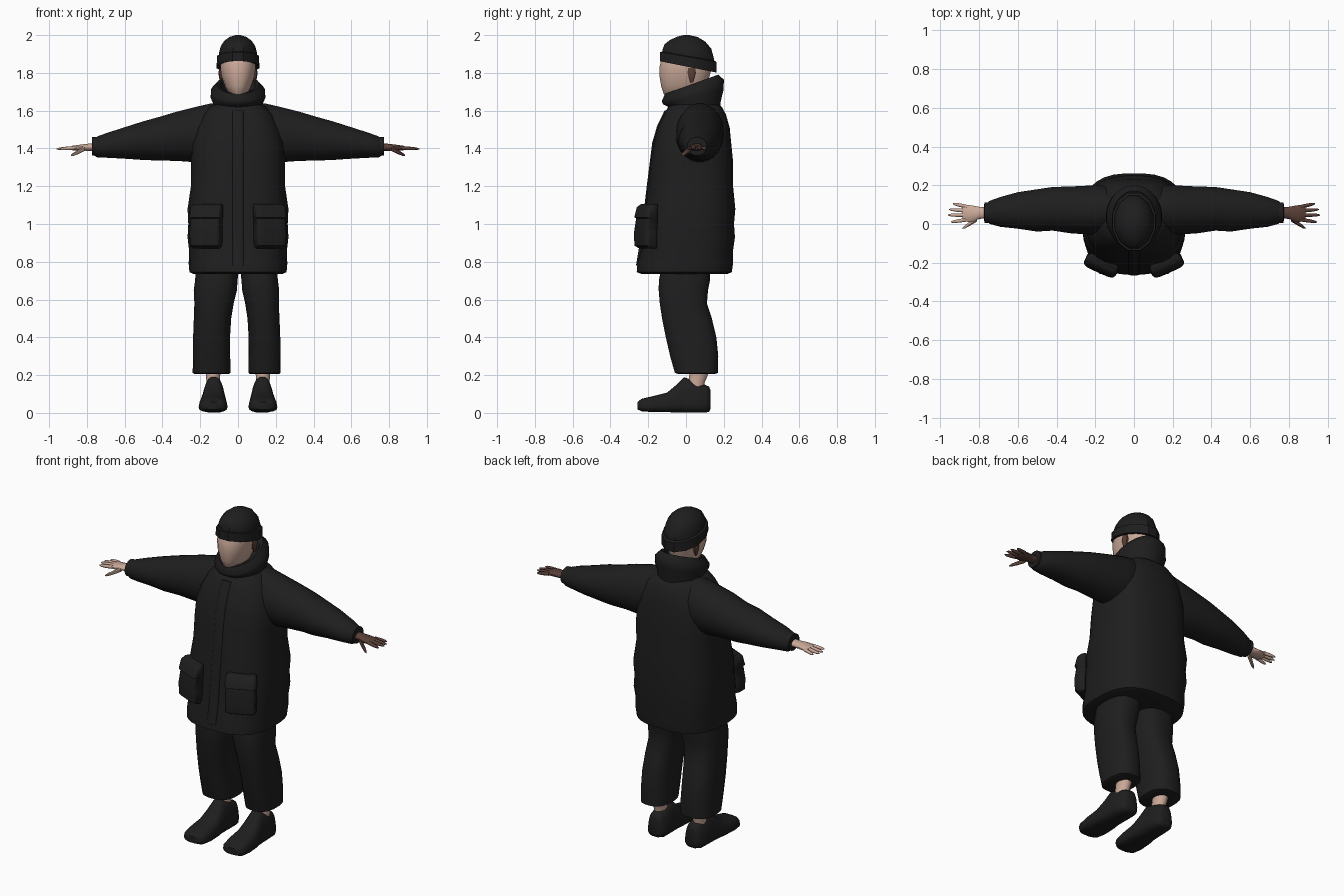
import bpy, bmesh, math
from mathutils import Vector

cube = bpy.data.objects.get("Cube")
if cube:
    bpy.data.objects.remove(cube, do_unlink=True)


def material(name, rgb):
    m = bpy.data.materials.new(name)
    m.use_nodes = True
    m.diffuse_color = (*rgb, 1)
    bsdf = m.node_tree.nodes["Principled BSDF"]
    bsdf.inputs["Base Color"].default_value = (*rgb, 1)
    bsdf.inputs["Roughness"].default_value = 0.9
    return m


BLACK = material("black cloth", (0.013, 0.013, 0.013))
SKIN = material("light skin", (0.6, 0.4, 0.32))
BROWN = material("brown skin", (0.1, 0.05, 0.038))


def finish(name, bm, mat, angle):
    bmesh.ops.recalc_face_normals(bm, faces=bm.faces)
    mesh = bpy.data.meshes.new(name)
    bm.to_mesh(mesh)
    bm.free()
    obj = bpy.data.objects.new(name, mesh)
    bpy.context.collection.objects.link(obj)
    mesh.materials.append(mat)
    bpy.ops.object.select_all(action="DESELECT")
    obj.select_set(True)
    bpy.context.view_layer.objects.active = obj
    bpy.ops.object.shade_smooth_by_angle(angle=math.radians(angle))
    return obj


def loft(name, axis, rings, mat, n=24, power=2.0, warp=None, angle=50):
    """Skin rounded sections; a ring is (position, u min, u max, v min, v max)."""
    bm = bmesh.new()
    loops = []
    for t, u0, u1, v0, v1 in rings:
        loop = []
        for i in range(n):
            a = 2 * math.pi * (i + 0.5) / n
            c, s = math.cos(a), math.sin(a)
            u = (u0 + u1) / 2 + (u1 - u0) / 2 * math.copysign(abs(c) ** (2 / power), c)
            v = (v0 + v1) / 2 + (v1 - v0) / 2 * math.copysign(abs(s) ** (2 / power), s)
            p = Vector({"x": (t, u, v), "y": (u, t, v), "z": (u, v, t)}[axis])
            loop.append(bm.verts.new(warp(p) if warp else p))
        loops.append(loop)
    for a, b in zip(loops, loops[1:]):
        for i in range(n):
            j = (i + 1) % n
            bm.faces.new((a[i], a[j], b[j], b[i]))
    bm.faces.new(loops[0])
    bm.faces.new(loops[-1])
    return finish(name, bm, mat, angle)


def upright(name, rings, mat, **kw):
    """Loft along z, symmetric in x; a ring is (z, half width, y front, y back)."""
    return loft(name, "z", [(z, -w, w, f, b) for z, w, f, b in rings], mat, **kw)


# Coat body, slightly padded, and its turned-up collar
upright("coat_body", [
    (.735, .235, -.235, .22), (.745, .258, -.262, .243), (.79, .262, -.258, .25),
    (.86, .26, -.24, .25), (.93, .268, -.232, .26), (1.0, .264, -.225, .255),
    (1.08, .268, -.218, .262), (1.2, .25, -.202, .25), (1.33, .25, -.187, .25),
    (1.43, .245, -.172, .24), (1.51, .22, -.15, .232), (1.58, .185, -.118, .212),
    (1.62, .15, -.095, .19), (1.645, .1, -.06, .15)], BLACK, n=32, power=2.7)


def collar_tilt(p):
    return p + Vector((0, 0, .36 * (p.y - .03) * max(0, min(1, (p.z - 1.59) / .12))))


upright("coat_collar", [
    (1.58, .135, -.09, .185), (1.63, .128, -.088, .185), (1.67, .146, -.122, .2),
    (1.705, .143, -.13, .202), (1.74, .112, -.112, .172), (1.735, .095, -.09, .15),
    (1.69, .088, -.075, .13)], BLACK, warp=collar_tilt)
upright("front_placket", [
    (.78, .03, -.265, -.24), (.93, .03, -.24, -.215), (1.2, .03, -.208, -.18),
    (1.43, .03, -.179, -.15), (1.52, .03, -.153, -.12), (1.6, .03, -.114, -.08)],
    BLACK, n=12, power=5)


def pocket(name, side):
    """Bulging patch pocket with a flap, wrapped round the front corner."""
    def turn(p):
        a = math.radians(24 * side)
        c, s = math.cos(a), math.sin(a)
        return Vector((side * .165 + p.x * c - p.y * s, -.205 + p.x * s + p.y * c, p.z))
    upright(name, [
        (.87, .075, -.02, .03), (.885, .085, -.047, .03), (.95, .087, -.05, .03),
        (1.03, .085, -.036, .03), (1.035, .09, -.046, .03), (1.09, .088, -.03, .03),
        (1.105, .08, -.008, .03)], BLACK, n=16, power=5, warp=turn)


def limb(name, side, rings, mat, **kw):
    """Loft along x, mirrored by side; a ring is (x, y front, y back, z low, z high)."""
    return loft(name, "x", rings, mat,
                warp=lambda p: Vector((p.x * side, p.y, p.z)), **kw)


def digit(name, side, start, end, r, mat):
    a, b = Vector(start), Vector(end)
    rings = []
    for t, k in ((0, 1), (.5, .95), (.85, .7), (1, .25)):
        p = a.lerp(b, t)
        rings.append((p.x, p.y - r * k, p.y + r * k, p.z - r * k, p.z + r * k))
    limb(name, side, rings, mat, n=8)


for label, side, skin, wide in (("left", 1, BROWN, .9), ("right", -1, SKIN, 1.05)):
    pocket(label + "_coat_pocket", side)

    # Sleeve and cuff
    limb(label + "_sleeve", side, [
        (.08, -.04, .18, 1.36, 1.64), (.15, -.05, .2, 1.34, 1.638),
        (.22, -.055, .2, 1.325, 1.622), (.32, -.05, .195, 1.333, 1.597),
        (.42, -.035, .192, 1.335, 1.567), (.5, -.04, .18, 1.338, 1.545),
        (.6, -.025, .165, 1.345, 1.513), (.69, -.015, .14, 1.35, 1.484),
        (.745, .0, .12, 1.352, 1.464), (.765, .015, .105, 1.365, 1.45)], BLACK)
    limb(label + "_cuff", side, [
        (.74, .005, .112, 1.36, 1.462), (.772, .005, .112, 1.362, 1.46),
        (.774, .025, .095, 1.38, 1.44)], BLACK)

    # Hand
    limb(label + "_palm", side, [
        (.75, .03, .085, 1.385, 1.43), (.8, .025, .09, 1.387, 1.425),
        (.84, .008, .098, 1.388, 1.42), (.875, .012, .1, 1.39, 1.415),
        (.885, .02, .095, 1.395, 1.41)], skin, n=12)
    for i, (y, tip_x, tip_y) in enumerate(
            ((.022, .945, .01), (.046, .96, .046), (.068, .955, .075), (.09, .935, .105))):
        digit(f"{label}_finger_{i + 1}", side, (.865, y, 1.403),
              (tip_x, tip_y, 1.397), .0105, skin)
    digit(label + "_thumb", side, (.81, .025, 1.4), (.885, -.022, 1.362), .013, skin)

    # Trouser leg
    def leg_shape(p, side=side, wide=wide):
        return Vector((side * .14 + (p.x * wide - .028 * max(0, p.z - .45) / .28) * side,
                       p.y, p.z))
    upright(label + "_trouser_leg", [
        (.205, .085, -.04, .15), (.212, .096, -.06, .17), (.3, .095, -.085, .172),
        (.4, .094, -.108, .162), (.5, .095, -.128, .138), (.58, .1, -.14, .112),
        (.65, .11, -.146, .118), (.7, .108, -.145, .128), (.78, .11, -.13, .13)],
        BLACK, n=20, power=2.6, warp=leg_shape)

    # Bare ankle and shoe
    loft(label + "_ankle", "z", [
        (z, side * .132 - w, side * .132 + w, f, b) for z, w, f, b in
        ((.1, .036, .0, .1), (.16, .036, .01, .1), (.23, .042, .02, .13))], SKIN, n=12)

    def shoe_shape(p, side=side):
        return Vector((side * (.128 - p.y * .02) + p.x * (1.08 - 2.7 * p.z), p.y, p.z))
    loft(label + "_shoe", "y", [
        (y, -w, w, low, high) for y, w, low, high in
        ((-.257, .045, .018, .058), (-.235, .07, .008, .075), (-.18, .078, .004, .088),
         (-.1, .076, .003, .108), (-.05, .072, .002, .15), (-.01, .07, 0, .19),
         (.04, .068, 0, .172), (.1, .064, 0, .15), (.122, .05, .005, .14),
         (.13, .035, .02, .12))], BLACK, n=16, power=3.2, warp=shoe_shape)

    # Ear
    loft(label + "_ear", "z", [
        (z, side * .09 - w, side * .09 + w, .03 - d, .03 + d) for z, w, d in
        ((1.75, .004, .008), (1.77, .01, .016), (1.8, .015, .024), (1.825, .01, .02))],
        BROWN, n=8)

# Head and neck
upright("head", [
    (1.6, .06, -.03, .11), (1.675, .03, -.105, .1), (1.69, .05, -.12, .1),
    (1.73, .07, -.133, .11), (1.78, .088, -.141, .125), (1.83, .095, -.142, .14),
    (1.88, .095, -.13, .14), (1.93, .07, -.1, .1)], SKIN, n=20, power=2.2)


# Knitted cap with a turned-up band that dips at the back
def cap_tilt(p):
    return p - Vector((0, 0, .2 * (p.y - .01) * max(0, min(1, (2 - p.z) / .13))))


upright("cap_crown", [
    (1.85, .104, -.13, .152), (1.9, .104, -.13, .152), (1.94, .094, -.118, .138),
    (1.97, .074, -.088, .105), (1.99, .046, -.05, .065), (2.0, .015, -.015, .02)],
    BLACK, n=12, warp=cap_tilt, angle=30)
upright("cap_band", [
    (1.835, .1, -.128, .15), (1.832, .117, -.144, .166), (1.885, .115, -.142, .166),
    (1.89, .1, -.128, .15)], BLACK, n=12, warp=cap_tilt, angle=30)
